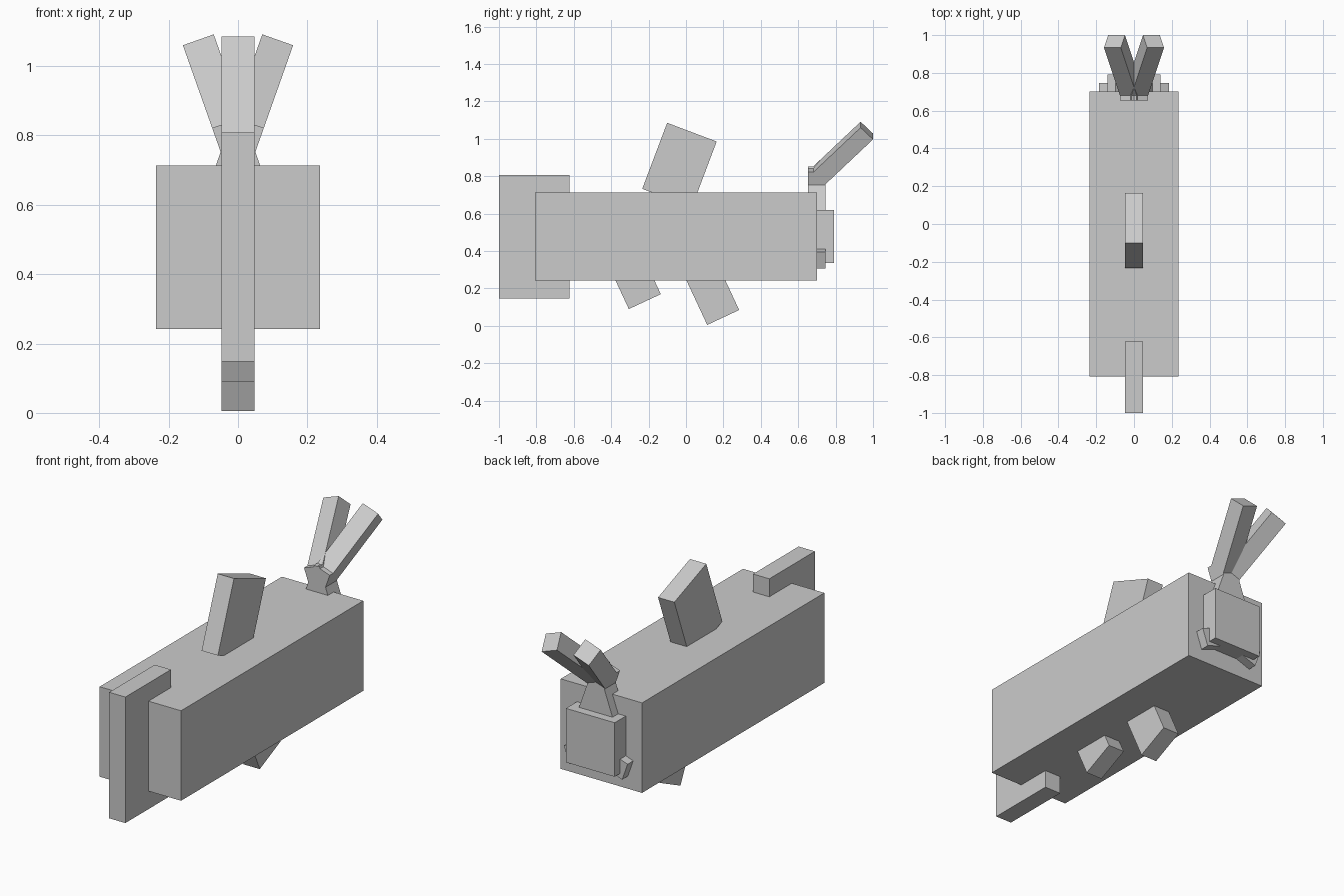
import bpy
from math import radians
from mathutils import Matrix, Vector

if "Cube" in bpy.data.objects:
    bpy.data.objects.remove(bpy.data.objects["Cube"])

U = 0.0943  # one block unit


def box(name, center, size, rot=None):
    """Flat-faced box with a size in block units and an optional rotation matrix."""
    bpy.ops.mesh.primitive_cube_add(size=1)
    ob = bpy.context.object
    ob.name = name
    m = Matrix.Translation(Vector(center)) @ (rot or Matrix.Identity(4))
    ob.data.transform(m @ Matrix.Diagonal((size[0] * U, size[1] * U, size[2] * U, 1)))
    return ob


def rx(deg):
    return Matrix.Rotation(radians(deg), 4, 'X')


def ry(deg):
    return Matrix.Rotation(radians(deg), 4, 'Y')


# Body, tail and snout
box("body", (0, -0.054, 0.4775), (5, 16, 5))
box("tail_fin", (0, -0.811, 0.4775), (1, 4, 7))
box("snout", (0, 0.745, 0.4775), (3, 1, 3))

# Fins on the centre line
box("dorsal_fin", (0, -0.035, 0.859), (1, 3, 4), rx(-20.7))
box("rear_belly_fin", (0, -0.26, 0.215), (1, 2, 2), rx(25))
box("front_belly_fin", (0, 0.139, 0.173), (1, 2, 3), rx(25))

# Mirrored stalks, feelers and lower lip pieces
for s, side in ((-1, "left"), (1, "right")):
    lean = ry(s * 19.5)
    up = lean @ Vector((0, 0, 1))
    top = Vector((s * 0.03, 0.70, 0.837))
    box(f"stalk_{side}", top - up * 1.5 * U, (1, 1, 3), lean)
    bend = lean @ rx(-45)
    base = top - up * 0.5 * U
    box(f"feeler_{side}", base + (bend @ Vector((0, 0, 2 * U))), (1, 1, 4), bend)
    box(f"lip_{side}", (s * 0.08, 0.70, 0.383), (2, 1, 1), lean)
